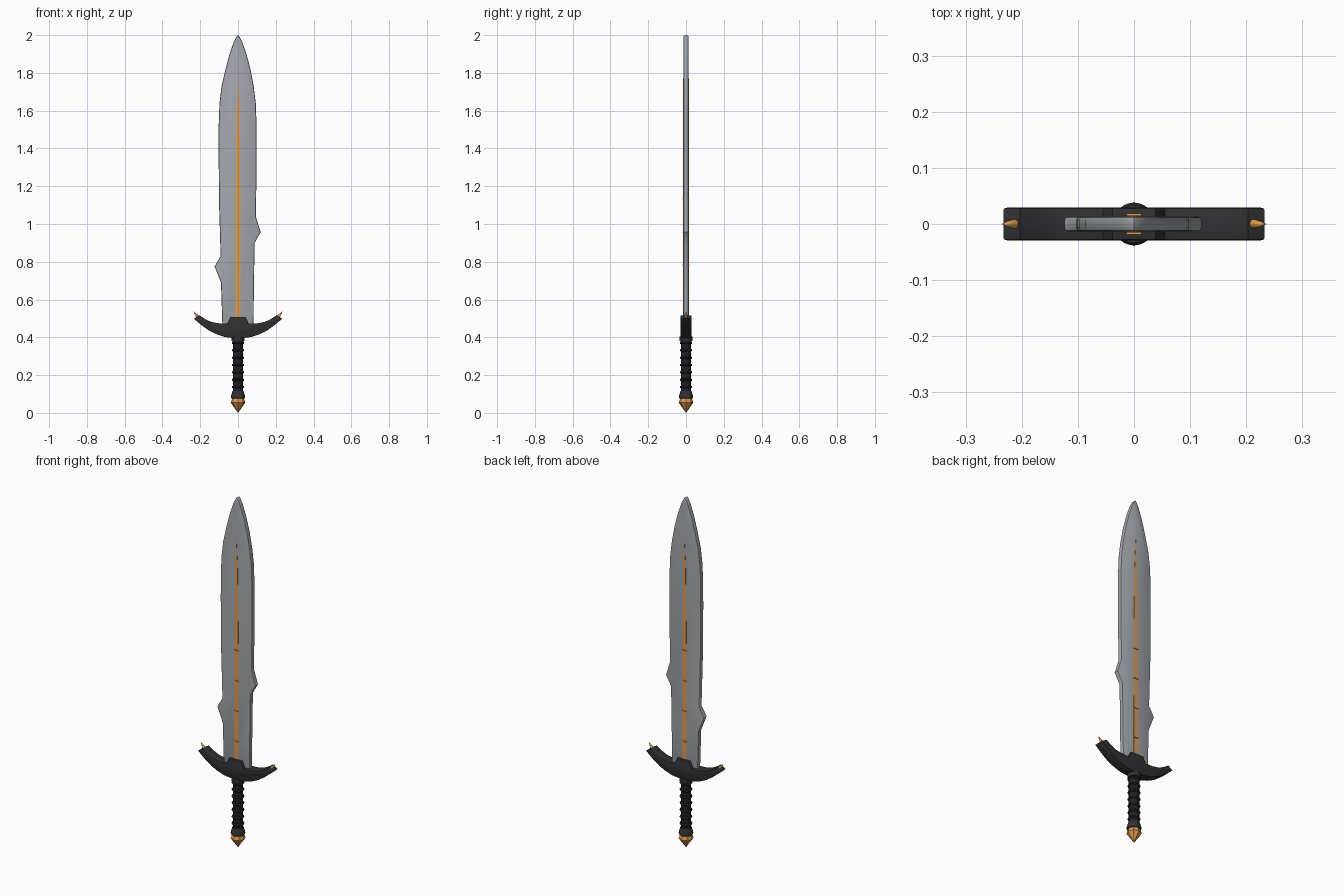
import bpy, bmesh, math
from mathutils import Vector

if "Cube" in bpy.data.objects:
    bpy.data.objects.remove(bpy.data.objects["Cube"])


def material(name, rgb):
    m = bpy.data.materials.new(name)
    m.diffuse_color = (*rgb, 1)
    m.use_nodes = True
    m.node_tree.nodes["Principled BSDF"].inputs["Base Color"].default_value = m.diffuse_color
    return m


STEEL = material("steel", (0.36, 0.38, 0.41))
DARK = material("dark_iron", (0.03, 0.031, 0.034))
GRIP = material("grip_leather", (0.015, 0.015, 0.018))
GOLD = material("gold", (0.75, 0.33, 0.08))


def finish(bm, name, mat, angle=None):
    bmesh.ops.recalc_face_normals(bm, faces=bm.faces[:])
    me = bpy.data.meshes.new(name)
    bm.to_mesh(me)
    bm.free()
    ob = bpy.data.objects.new(name, me)
    bpy.context.collection.objects.link(ob)
    me.materials.append(mat)
    if angle:
        bpy.ops.object.select_all(action='DESELECT')
        ob.select_set(True)
        bpy.context.view_layer.objects.active = ob
        bpy.ops.object.shade_smooth_by_angle(angle=math.radians(angle))
    return ob


def plate(name, outline, y0, y1, mat, bevel=0, segments=2):
    """Extrude an x-z outline from y0 to y1 and round both rims."""
    bm = bmesh.new()
    face = bm.faces.new([bm.verts.new((x, y0, z)) for x, z in outline])
    ext = bmesh.ops.extrude_face_region(bm, geom=[face], use_keep_orig=True)
    verts = [v for v in ext["geom"] if isinstance(v, bmesh.types.BMVert)]
    bmesh.ops.translate(bm, verts=verts, vec=(0, y1 - y0, 0))
    bmesh.ops.recalc_face_normals(bm, faces=bm.faces[:])
    if bevel:
        rim = [e for e in bm.edges if abs(e.verts[0].co.y - e.verts[1].co.y) < 1e-6]
        bmesh.ops.bevel(bm, geom=rim, offset=bevel, segments=segments,
                        profile=0.5, affect='EDGES', clamp_overlap=True)
    return finish(bm, name, mat, 30)


def lathe(name, profile, sides, mat, angle=None):
    """Revolve (radius, z) pairs around z."""
    bm = bmesh.new()
    vs = [bm.verts.new((r, 0, z)) for r, z in profile]
    es = [bm.edges.new(p) for p in zip(vs, vs[1:])]
    bmesh.ops.spin(bm, geom=vs + es, cent=(0, 0, 0), axis=(0, 0, 1),
                   angle=math.tau, steps=sides)
    bmesh.ops.remove_doubles(bm, verts=bm.verts[:], dist=1e-5)
    return finish(bm, name, mat, angle)


# blade with one barb per edge at different heights
tip = [(0.098, 1.53), (0.094, 1.64), (0.083, 1.73), (0.066, 1.82),
       (0.045, 1.9), (0.022, 1.965), (0.006, 1.995)]
right = [(0.082, 0.44), (0.084, 0.66), (0.088, 0.9), (0.12, 0.957),
         (0.094, 1.04), (0.098, 1.25)]
left = [(-0.103, 1.4), (-0.1, 1.1), (-0.092, 0.83), (-0.124, 0.775),
        (-0.09, 0.69), (-0.082, 0.44)]
blade = right + tip + [(0, 2.0)] + [(-x - 0.004 * (z < 1.8), z) for x, z in reversed(tip)] + left
plate("blade", blade, -0.0135, 0.0135, STEEL, 0.0065)

# gold inlay on both faces, with thin cross bars
inlay = [(-0.014, 0.49), (0.014, 0.49), (0.012, 1.2), (0.008, 1.6),
         (0, 1.77), (-0.008, 1.6), (-0.012, 1.2)]
for side, s in (("front", -1), ("back", 1)):
    plate(f"inlay_{side}", inlay, s * 0.01, s * 0.015, GOLD)
for i in range(4):
    z = 0.61 + i * 0.173
    bar = [(-0.013, z - 0.002), (0.013, z - 0.002), (0.013, z + 0.002), (-0.013, z + 0.002)]
    plate(f"inlay_bar_{i}", bar, -0.019, 0.019, GOLD)

# crescent guard with raised centre block
half = [(0.03, 0.397), (0.07, 0.402), (0.11, 0.415), (0.15, 0.434), (0.185, 0.458),
        (0.215, 0.482), (0.233, 0.499), (0.203, 0.516), (0.175, 0.497),
        (0.14, 0.481), (0.1, 0.474), (0.055, 0.473), (0.038, 0.508)]
guard = half + [(-x, z) for x, z in reversed(half)]
plate("guard", guard, -0.029, 0.029, DARK, 0.004)

# gold spikes on the guard ends
for side, s in (("left", -1), ("right", 1)):
    spike = lathe(f"guard_spike_{side}",
                  [(0, -0.008), (0.008, -0.004), (0.009, 0.003), (0.006, 0.02), (0, 0.041)],
                  12, GOLD, 40)
    spike.location = (s * 0.21, 0, 0.505)
    spike.rotation_euler = Vector((s * 0.026, 0, 0.032)).to_track_quat('Z', 'Y').to_euler()

# grip, wrap rings and collar
lathe("grip", [(0, 0.08), (0.027, 0.08), (0.027, 0.41), (0, 0.41)], 24, GRIP, 30)
for i in range(7):
    z = 0.137 + i * 0.0388
    ring = [(0.026, z - 0.007), (0.031, z - 0.004), (0.033, z), (0.031, z + 0.004), (0.026, z + 0.007)]
    lathe(f"grip_ring_{i}", ring, 24, GRIP, 50)
lathe("grip_collar", [(0, 0.378), (0.033, 0.378), (0.034, 0.405), (0, 0.405)], 24, DARK, 30)

# flared pommel socket and faceted gold pommel
lathe("pommel_socket", [(0, 0.076), (0.035, 0.076), (0.038, 0.083), (0.037, 0.09),
                        (0.029, 0.117), (0, 0.117)], 24, DARK, 30)
lathe("pommel_gem", [(0, 0.078), (0.031, 0.078), (0.039, 0.054), (0, 0)], 8, GOLD)
